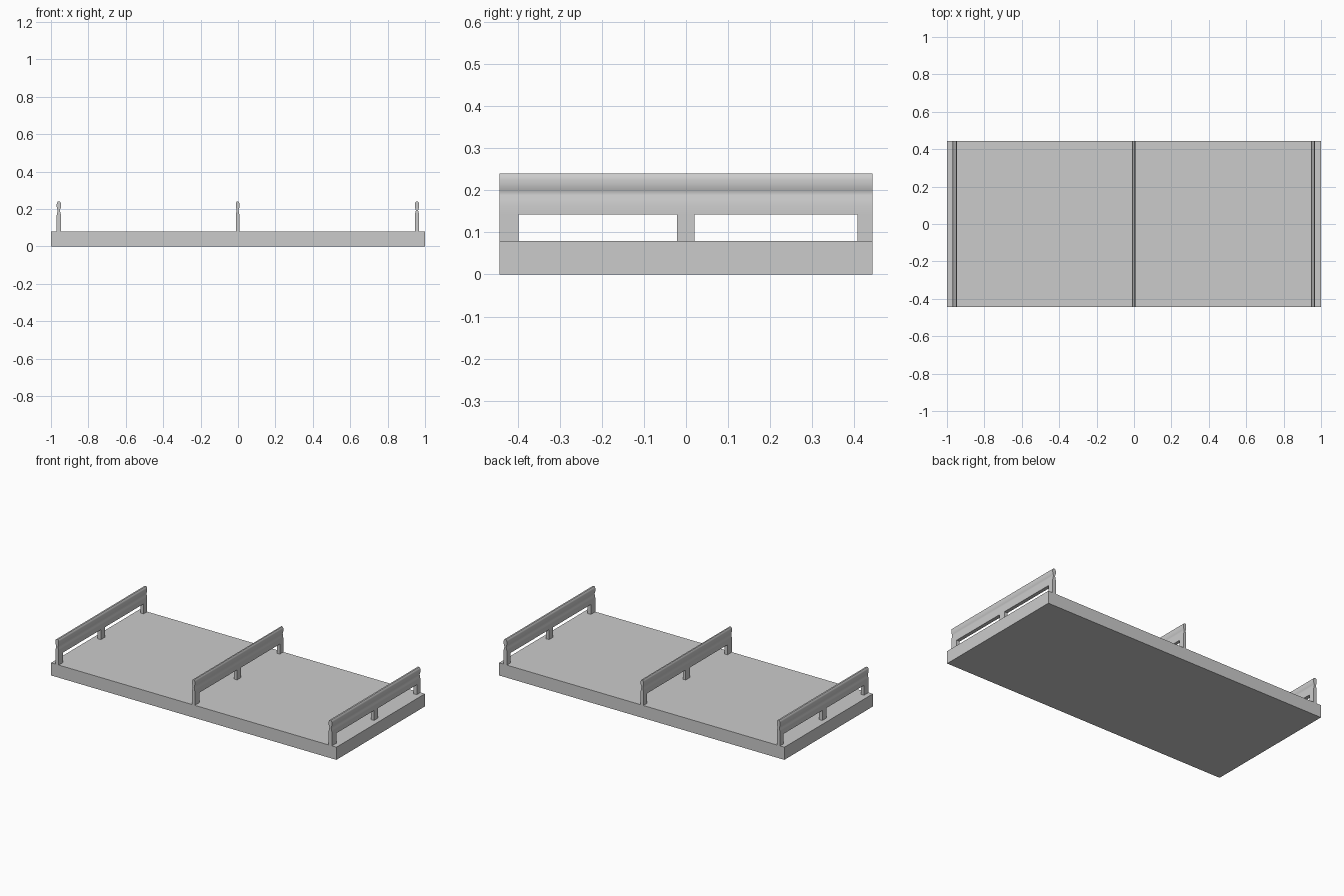
import bpy, bmesh, math

if "Cube" in bpy.data.objects:
    bpy.data.objects.remove(bpy.data.objects["Cube"])

HALF_Y = 0.443
DECK_TOP = 0.08
BEAM_BOTTOM = 0.143
POST_SPANS = [(-HALF_Y, -0.398), (-0.021, 0.02), (0.407, HALF_Y)]
# half of the beam section: (half width, height), bottom to top
BEAM_HALF = [(0.0115, BEAM_BOTTOM), (0.0115, 0.165), (0.0095, 0.178), (0.007, 0.188),
             (0.006, 0.194), (0.008, 0.2), (0.0105, 0.207), (0.0115, 0.216),
             (0.0115, 0.226), (0.0095, 0.235), (0.005, 0.24)]


def extrude_section(bm, section, y0, y1):
    """Extrude a closed (x, z) section from y0 to y1."""
    face = bm.faces.new([bm.verts.new((x, y0, z)) for x, z in section])
    ext = bmesh.ops.extrude_face_region(bm, geom=[face], use_keep_orig=True)
    moved = [v for v in ext["geom"] if isinstance(v, bmesh.types.BMVert)]
    bmesh.ops.translate(bm, verts=moved, vec=(0, y1 - y0, 0))


def finish(bm, name, x=0.0, smooth=False):
    bmesh.ops.recalc_face_normals(bm, faces=bm.faces)
    mesh = bpy.data.meshes.new(name)
    bm.to_mesh(mesh)
    bm.free()
    obj = bpy.data.objects.new(name, mesh)
    obj.location.x = x
    bpy.context.collection.objects.link(obj)
    if smooth:
        bpy.ops.object.select_all(action='DESELECT')
        obj.select_set(True)
        bpy.context.view_layer.objects.active = obj
        bpy.ops.object.shade_smooth_by_angle(angle=math.radians(40))
    return obj


def rect(half_w, z0, z1):
    return [(-half_w, z0), (half_w, z0), (half_w, z1), (-half_w, z1)]


def rail(name, x, width=1.0):
    bm = bmesh.new()
    # moulded beam
    right = [(w * width, z) for w, z in BEAM_HALF]
    extrude_section(bm, right + [(-w, z) for w, z in reversed(right)], -HALF_Y, HALF_Y)
    # three posts beneath it
    for y0, y1 in POST_SPANS:
        extrude_section(bm, rect(0.0115 * width, DECK_TOP, BEAM_BOTTOM), y0, y1)
    finish(bm, name, x, smooth=True)


# flat deck
deck = bmesh.new()
extrude_section(deck, rect(1.0, 0, DECK_TOP), -HALF_Y, HALF_Y)
finish(deck, "deck")

# rails across the deck
rail("left_rail", -0.958)
rail("middle_rail", -0.002, 0.85)
rail("right_rail", 0.957)
